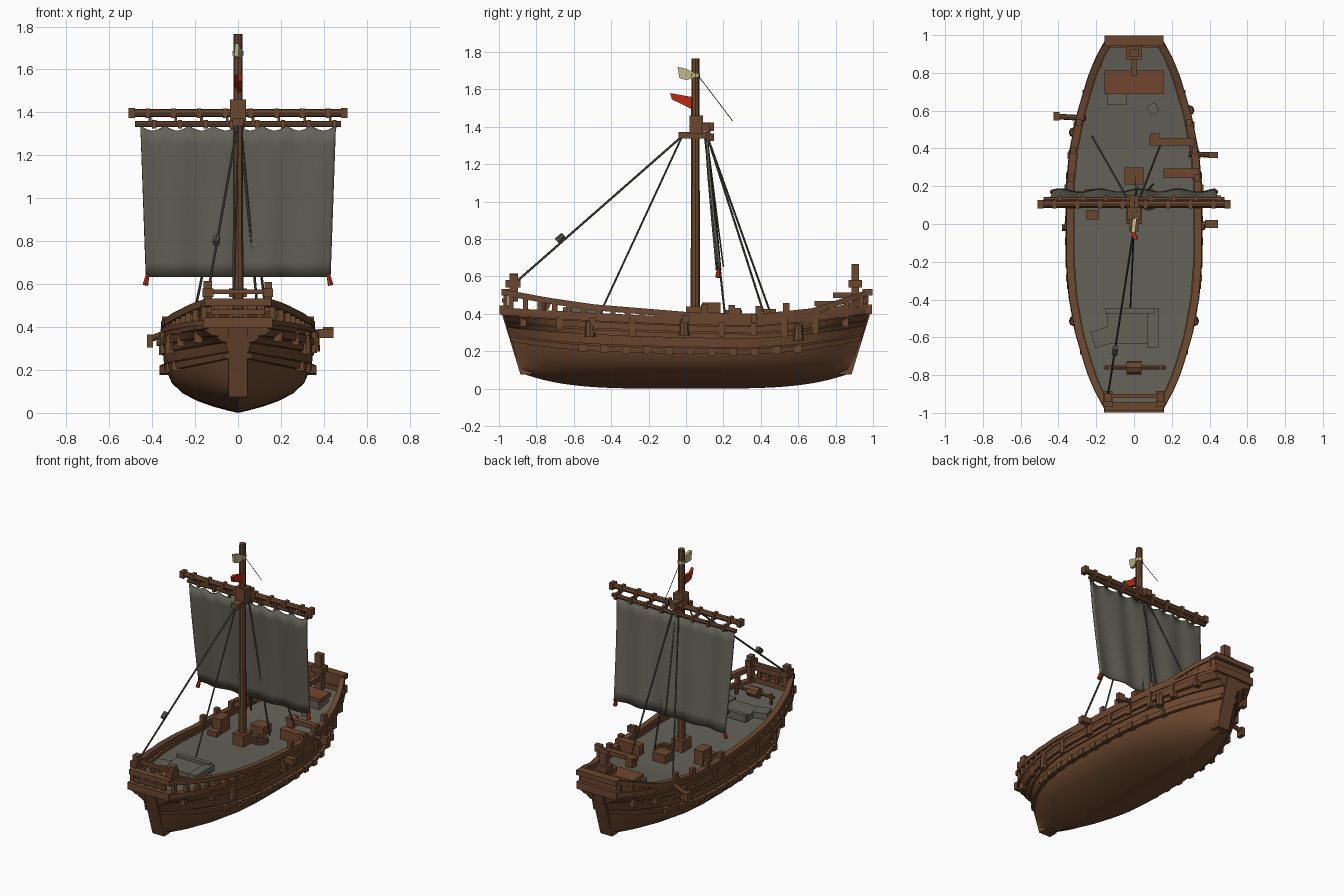
import bpy, bmesh, math, random
from mathutils import Vector, Matrix

if "Cube" in bpy.data.objects:
    bpy.data.objects.remove(bpy.data.objects["Cube"])
random.seed(4)

def mat(name, c):
    m = bpy.data.materials.new(name)
    m.diffuse_color = (*c, 1)
    m.use_nodes = True
    m.node_tree.nodes["Principled BSDF"].inputs["Base Color"].default_value = m.diffuse_color
    return m
WOOD = mat("brown wood", (0.148, 0.063, 0.028))
CHEST = mat("reddish wood", (0.165, 0.062, 0.029))
CLOTH = mat("grey canvas", (0.125, 0.122, 0.097))
ROPE = mat("dark rope", (0.085, 0.082, 0.066))
RED = mat("red cloth", (0.48, 0.025, 0.005))
CREAM = mat("cream cloth", (0.55, 0.49, 0.25))

def finish(name, bm, m, smooth=False):
    bmesh.ops.recalc_face_normals(bm, faces=bm.faces)
    me = bpy.data.meshes.new(name)
    bm.to_mesh(me); bm.free()
    me.materials.append(m)
    o = bpy.data.objects.new(name, me)
    bpy.context.collection.objects.link(o)
    if smooth:
        for p in me.polygons: p.use_smooth = True
    return o

def boxes(name, items, m=WOOD):
    """items: (centre, size[, rotation about z])"""
    bm = bmesh.new()
    for it in items:
        rot = Matrix.Rotation(it[2] if len(it) > 2 else 0, 4, 'Z')
        bmesh.ops.create_cube(bm, size=1, matrix=Matrix.Translation(it[0]) @ rot @ Matrix.Diagonal((*it[1], 1)))
    return finish(name, bm, m)

def rods(name, items, m=WOOD, n=8):
    """items: (start, end, radius1[, radius2])"""
    bm = bmesh.new()
    for it in items:
        a, b = Vector(it[0]), Vector(it[1])
        d = b - a
        M = Matrix.Translation((a + b) / 2) @ d.to_track_quat('Z', 'Y').to_matrix().to_4x4()
        bmesh.ops.create_cone(bm, cap_ends=True, segments=n, radius1=it[2], radius2=it[-1], depth=d.length, matrix=M)
    return finish(name, bm, m)

def lerp(tab, t):
    for (a, b), (c, d) in zip(tab, tab[1:]):
        if t <= c:
            f = max(0, (t - a) / (c - a))
            return b + (d - b) * f
    return tab[-1][1]

# Hull lines: half width, hull top, rail top along t = -1 (bow) .. 1 (stern)
WIDTH = [(-1, .138), (-.9, .192), (-.8, .232), (-.6, .29), (-.4, .325), (-.2, .34), (.2, .34),
         (.4, .322), (.6, .283), (.8, .225), (.9, .185), (1, .13)]
TOP = [(-1, .42), (-.5, .392), (0, .37), (.4, .365), (.7, .39), (1, .43)]
RAIL = [(-1, .53), (-.75, .485), (-.5, .45), (0, .41), (.4, .40), (.7, .43), (1, .53)]
N = 44
TS = [-1 + 2 * i / N for i in range(N + 1)]

def hull(t, u, out=0.0):
    k = .085 * abs(t) ** 4
    z = k + (lerp(TOP, t) - k) * u
    e = abs(t) ** 6
    f = (1 - (1 - u) ** 5) * (1 - e) + (.3 * min(1, u * 15) + .7 * min(1, max(0, (u - .7) / .2))) * e
    y = t * (.885 + .095 * min(1.1, max(0, (z - .08) / .33)))
    return Vector((lerp(WIDTH, t) * f + out, y, z))

def skin(name, rows, m, close=False, smooth=False):
    bm = bmesh.new()
    vs = [[bm.verts.new(p) for p in r] for r in rows]
    n = len(rows[0])
    for a, b in zip(vs, vs[1:]):
        for j in range(n if close else n - 1):
            bm.faces.new((a[j], a[(j + 1) % n], b[(j + 1) % n], b[j]))
    for r in (vs[0], vs[-1]):
        if close or name == "hull": bm.faces.new(r)
    return finish(name, bm, m, smooth)

def mirror(o):
    o.modifiers.new("mirror", 'MIRROR').use_axis[0] = True

# Hull shell, both sides in one skin with closed ends
US = [0, .03, .08, .15, .25, .38, .52, .7, .8, .9, 1]
rows = []
for t in TS:
    half = [hull(t, u) for u in US]
    rows.append([Vector((-p.x, p.y, p.z)) for p in half[:0:-1]] + half)
h = skin("hull", rows, WOOD)
bpy.context.view_layer.objects.active = h
h.select_set(True)
bpy.ops.object.shade_smooth_by_angle(angle=math.radians(30))

# Deck
skin("deck", [[Vector((s * (lerp(WIDTH, t) - .004), t * .965, lerp(TOP, t) - .008)) for s in (-1, 0, 1)]
              for t in TS], CLOTH)

# Lapped planks and heavy wales on the sides
for name, u0, u1, th in (("lower_wale", .50, .58, .024), ("lower_plank", .60, .72, .008),
                         ("middle_plank", .73, .80, .014), ("upper_wale", .82, .91, .022),
                         ("top_plank", .92, 1.0, .014)):
    mirror(skin(name, [[hull(t, u0, -.006), hull(t, u0, th), hull(t, u1, th), hull(t, u1, -.006)]
                       for t in TS], WOOD, True))

# Rails following the sheer
def rail(name, tab, dz, wi, wo, hh, t0=-1, t1=1):
    r = []
    for t in TS:
        if t0 <= t <= t1:
            w, z, y = lerp(WIDTH, t), lerp(tab, t) + dz, t * .975
            r.append([Vector((w - wi, y, z - hh)), Vector((w + wo, y, z - hh)),
                      Vector((w + wo, y, z)), Vector((w - wi, y, z))])
    mirror(skin(name, r, WOOD, True))
rail("top_rail", RAIL, 0, .020, .018, .032)
rail("deck_edge", TOP, .012, .026, .020, .022)
rail("stern_bulwark", RAIL, -.035, .004, .012, .038, .62, 1)

# Rail posts, hull ribs and small side blocks
posts, ribs = [], []
for i in range(25):
    t = -.96 + i * .08
    a, b = lerp(TOP, t), lerp(RAIL, t) - .01
    for s in (-1, 1):
        posts.append(((s * lerp(WIDTH, t), t * .975, (a + b) / 2), (.026, .028, b - a)))
for t in (-.9, -.7, -.52, -.3, -.01, .2, .38, .55, .72, .88):
    for s in (-1, 1):
        p = hull(t, .86, .008)
        ribs.append(((s * p.x, p.y, p.z), (.04, .035, random.uniform(.06, .11))))
for i in range(11):
    t = -.6 + i * .125
    for s in (-1, 1):
        p = hull(t, .55, .012)
        ribs.append(((s * p.x, p.y, p.z - .005), (.04, .04, .04)))
boxes("rail_posts", posts)
boxes("hull_ribs", ribs)
heads = []
for t in (.1, .25, .4, .55):
    for s in (-1, 1):
        heads.append(((s * lerp(WIDTH, t), t * .975, lerp(RAIL, t) + .012), (.03, .035, .06)))
boxes("timber_heads", heads)

# Stem and stern posts
for name, s in (("stem_post", -1), ("rudder_post", 1)):
    prof = [(.885, .075), (.985, .40), (.90, .40), (.82, .075)]
    skin(name, [[Vector((x, s * y, z)) for y, z in prof] for x in (-.045, .045)], WOOD, True)

# Bow frame and stern frame
boxes("bow_frame", [((0, -.965, .515), (.31, .045, .035)), ((0, -.972, .42), (.32, .05, .05)),
                    ((0, -.975, .47), (.25, .02, .022)), ((-.14, -.92, .54), (.04, .045, .15)),
                    ((.14, -.92, .54), (.035, .045, .14)), ((0, -.91, .565), (.31, .02, .022)),
                    ((-.14, -.925, .56), (.05, .08, .04)), ((.14, -.925, .56), (.045, .08, .04))]
      + [((x, -.965, .47), (.022, .022, .08)) for x in (-.1, -.035, .035, .1)])
boxes("stern_frame", [((0, .97, .515), (.31, .055, .035)), ((0, .965, .425), (.31, .06, .05)),
                      ((0, .96, .47), (.26, .025, .06)),
                      ((0, .905, .52), (.05, .04, .29)), ((0, .905, .56), (.085, .07, .04)),
                      ((0, .85, .50), (.03, .13, .03))])

# Mast, collar and crosstrees
rods("mast", [((0, .05, .36), (0, .05, 1.765), .026, .021)])
boxes("mast_fittings", [((0, .05, .40), (.085, .10, .08)), ((0, .055, 1.41), (.075, .07, .10)),
                        ((0, .035, 1.355), (.05, .15, .035)), ((0, .115, 1.40), (.05, .07, .045)),
                        ((0, .255, .39), (.10, .09, .06))])

# Yards, with lashings tying them together
rods("yards", [((-.51, .105, 1.397), (.51, .105, 1.397), .019), ((-.48, .13, 1.345), (.48, .13, 1.345), .014)])
xs = [-.42 + i * .12 for i in range(8)]
boxes("yard_lashings", [((x, .105, 1.397), (.022, .044, .044)) for x in xs]
      + [((x + .03, .13, 1.345), (.02, .04, .04)) for x in xs]
      + [((x + .01, .12, 1.37), (.012, .02, .05)) for x in xs]
      + [((s * .495, .105, 1.397), (.03, .046, .046)) for s in (-1, 1)])

# Sail: raked sheet with soft folds and a scalloped top
rows = []
for j in range(11):
    v = j / 10
    r = []
    for i in range(57):
        a = -1 + 2 * i / 56
        top = 1.338 - .022 * abs(math.sin(a * math.pi * 4))
        z = top + (.635 - top) * v
        y = .118 + .062 * v ** 1.3 + (.003 + .006 * v) * math.sin(a * 13 + .8 * v) + .008 * (1 - a * a) * math.sin(v * 3.1)
        r.append(Vector((a * (.455 - .025 * v), y, z)))
    rows.append(r)
sail = skin("sail", rows, CLOTH, smooth=True)
sail.modifiers.new("thickness", 'SOLIDIFY').thickness = .012
rods("sail_tassels", [((s * .42, .175, .645), (s * .432, .17, .595), .009, .014) for s in (-1, 1)], RED, 6)

# Pennants on the mast
def flag(name, prof, m):
    skin(name, [[Vector((x + .010 * math.sin(y * 60), y, z)) for y, z in prof] for x in (-.010, .010)], m, True)
flag("red_pennant", [(.03, 1.495), (.03, 1.56), (-.03, 1.57), (-.085, 1.58), (-.075, 1.545), (-.03, 1.525)], RED)
flag("cream_pennant", [(.04, 1.66), (.04, 1.69), (0, 1.71), (-.045, 1.72), (-.035, 1.66), (0, 1.65)], CREAM)
rods("cream_tie", [((0, .05, 1.665), (0, .05, 1.685), .026)], CREAM)

# Rigging
rods("rigging", [((0, -.02, 1.35), (-.14, -.92, .56), .006), ((0, -.02, 1.35), (-.02, -.46, .40), .005),
                 ((.01, .10, 1.36), (.10, .21, .38), .006), ((.02, .11, 1.36), (.14, .42, .39), .006),
                 ((-.02, .11, 1.36), (-.22, .46, .38), .006), ((0, .11, 1.36), (.02, .20, .65), .004),
                 ((0, .06, 1.68), (.01, .25, 1.43), .002)], ROPE, 6)
rods("rigging_block", [((-.098, -.655, .82), (-.103, -.69, .79), .017)], ROPE, 6)

# Deck cargo and fittings
boxes("stern_chest_lid", [((0, .75, .455), (.31, .125, .025))], CHEST)
boxes("stern_chest_body", [((0, .75, .415), (.28, .105, .06))], CLOTH)
boxes("side_chest", [((.25, .268, .395), (.19, .05, .07))], CHEST)
boxes("thwarts", [((.20, .435, .41), (.24, .04, .03)), ((.11, .45, .39), (.05, .06, .07)),
                  ((-.225, .135, .405), (.07, .10, .11)), ((-.22, .05, .375), (.07, .05, .04))])
boxes("canvas_cargo", [((-.01, -.55, .40), (.26, .17, .05)), ((.10, -.55, .415), (.06, .21, .04)),
                       ((-.02, -.46, .42), (.26, .03, .05)), ((-.17, -.60, .405), (.10, .09, .05), .3),
                       ((-.09, .66, .40), (.10, .06, .04)), ((.10, .61, .39), (.05, .05, .04), .5)], CLOTH)
rods("windlass", [((-.155, -.76, .45), (.17, -.76, .45), .010), ((-.04, -.76, .45), (.04, -.76, .45), .036),
                  ((-.13, -.76, .39), (-.13, -.76, .47), .012), ((.14, -.76, .39), (.14, -.76, .47), .012)])
coil = []
for z, rad in ((.37, .05), (.385, .042)):
    ring = [(.08 + rad * math.cos(k * math.tau / 14), .13 + rad * math.sin(k * math.tau / 14), z) for k in range(15)]
    coil += [(p, q, .01) for p, q in zip(ring, ring[1:])]
rods("rope_coil", coil, WOOD, 6)

# Oar pegs and fenders over the sides
rods("side_pegs", [((.29, .37, .375), (.43, .365, .375), .014), ((.32, 0, .36), (.44, -.005, .37), .015),
                   ((-.26, .56, .40), (-.42, .57, .34), .015), ((-.30, -.02, .33), (-.38, -.02, .33), .018)])
boxes("peg_ends", [((.42, .365, .375), (.05, .03, .05)), ((.41, 0, .37), (.07, .04, .04)),
                   ((-.41, .57, .335), (.03, .045, .06))])
rods("fenders", [((s * (lerp(WIDTH, t) + .015), t * .97, z - .045), (s * (lerp(WIDTH, t) + .015), t * .97, z + .04), .028, .022)
                 for s, t, z in ((1, -.53, .32), (-1, -.53, .32), (1, -.01, .33), (-1, .5, .31), (1, .62, .3))])
